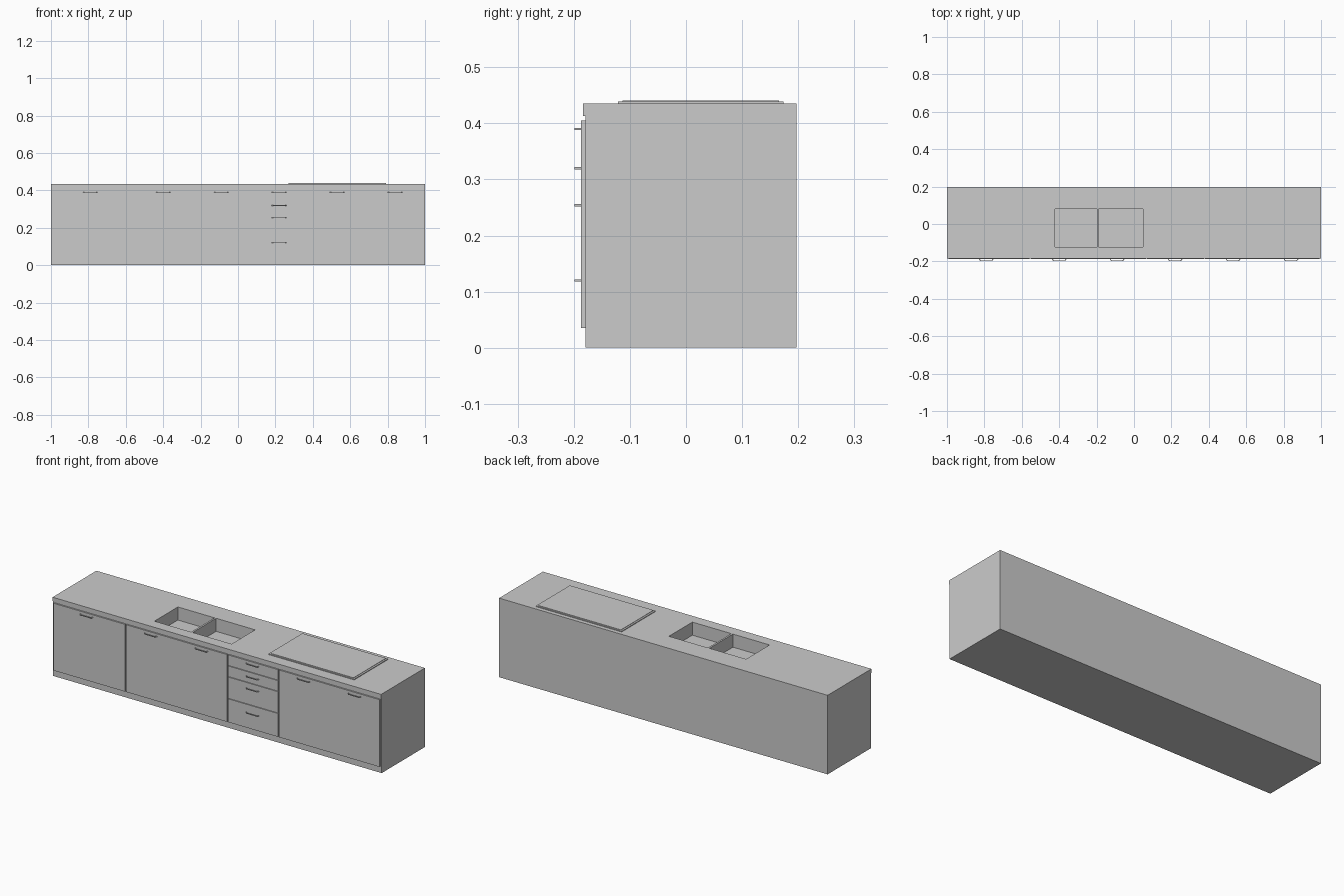
import bpy, bmesh

if "Cube" in bpy.data.objects:
    bpy.data.objects.remove(bpy.data.objects["Cube"])


def box(name, x0, x1, y0, y1, z0, z1):
    bm = bmesh.new()
    bmesh.ops.create_cube(bm, size=1)
    for v in bm.verts:
        v.co = ((x0 + x1) / 2 + v.co.x * (x1 - x0),
                (y0 + y1) / 2 + v.co.y * (y1 - y0),
                (z0 + z1) / 2 + v.co.z * (z1 - z0))
    return to_object(name, bm)


def to_object(name, bm):
    bmesh.ops.recalc_face_normals(bm, faces=bm.faces)
    mesh = bpy.data.meshes.new(name)
    bm.to_mesh(mesh)
    bm.free()
    ob = bpy.data.objects.new(name, mesh)
    bpy.context.collection.objects.link(ob)
    return ob


def handle(name, x, z, h=0.004):
    # Bow handle: trapezoid strip profile extruded upward
    half = [(0.041, -0.185), (0.031, -0.199), (-0.031, -0.199), (-0.041, -0.185),
            (-0.036, -0.185), (-0.029, -0.195), (0.029, -0.195), (0.036, -0.185)]
    bm = bmesh.new()
    face = bm.faces.new([bm.verts.new((x + px, py, z - h / 2)) for px, py in half])
    ext = bmesh.ops.extrude_face_region(bm, geom=[face])
    bmesh.ops.translate(bm, vec=(0, 0, h),
                        verts=[g for g in ext["geom"] if isinstance(g, bmesh.types.BMVert)])
    return to_object(name, bm)


FRONT, DOOR, BACK = -0.179, -0.187, 0.197
LOW, HIGH, GAP = 0.035, 0.405, 0.003

# Cabinet carcass with plinth, and overhanging worktop
carcass = box("cabinet_body", -1, 1, FRONT, BACK, 0.0, 0.413)
worktop = box("worktop", -1, 1, -0.184, BACK, 0.413, 0.435)

# Two sink basins cut down through worktop and carcass
for i, (x0, x1) in enumerate([(-0.422, -0.199), (-0.189, 0.048)]):
    cutter = box(f"basin_cutter_{i}", x0, x1, -0.124, 0.08, 0.363, 0.5)
    cutter.hide_render = True
    cutter.hide_viewport = True
    cutter.display_type = 'WIRE'
    for ob in (carcass, worktop):
        mod = ob.modifiers.new("basin", 'BOOLEAN')
        mod.operation = 'DIFFERENCE'
        mod.solver = 'EXACT'
        mod.object = cutter

# Cooktop: thin base with a slightly smaller glass plate
box("cooktop_base", 0.27, 0.792, -0.121, 0.174, 0.434, 0.439)
box("cooktop_glass", 0.28, 0.782, -0.113, 0.166, 0.438, 0.441)

# Door panels with their handles
doors = [(-0.995, -0.555, [-0.79]),
         (-0.555, 0.067, [-0.4, -0.09]),
         (0.377, 0.995, [0.53, 0.84])]
for i, (x0, x1, grips) in enumerate(doors):
    box(f"door_{i}", x0 + GAP, x1 - GAP, DOOR, FRONT, LOW, HIGH)
    for j, x in enumerate(grips):
        handle(f"door_handle_{i}_{j}", x, 0.39)

# Drawer stack with handles
splits = [HIGH, 0.346, 0.285, 0.165, LOW]
for i, hz in enumerate([0.39, 0.32, 0.254, 0.12]):
    top = splits[i] - (0.0015 if i else 0)
    bottom = splits[i + 1] + (0.0015 if i < 3 else 0)
    box(f"drawer_{i}", 0.067 + GAP, 0.377 - GAP, DOOR, FRONT, bottom, top)
    handle(f"drawer_handle_{i}", 0.22, hz)
